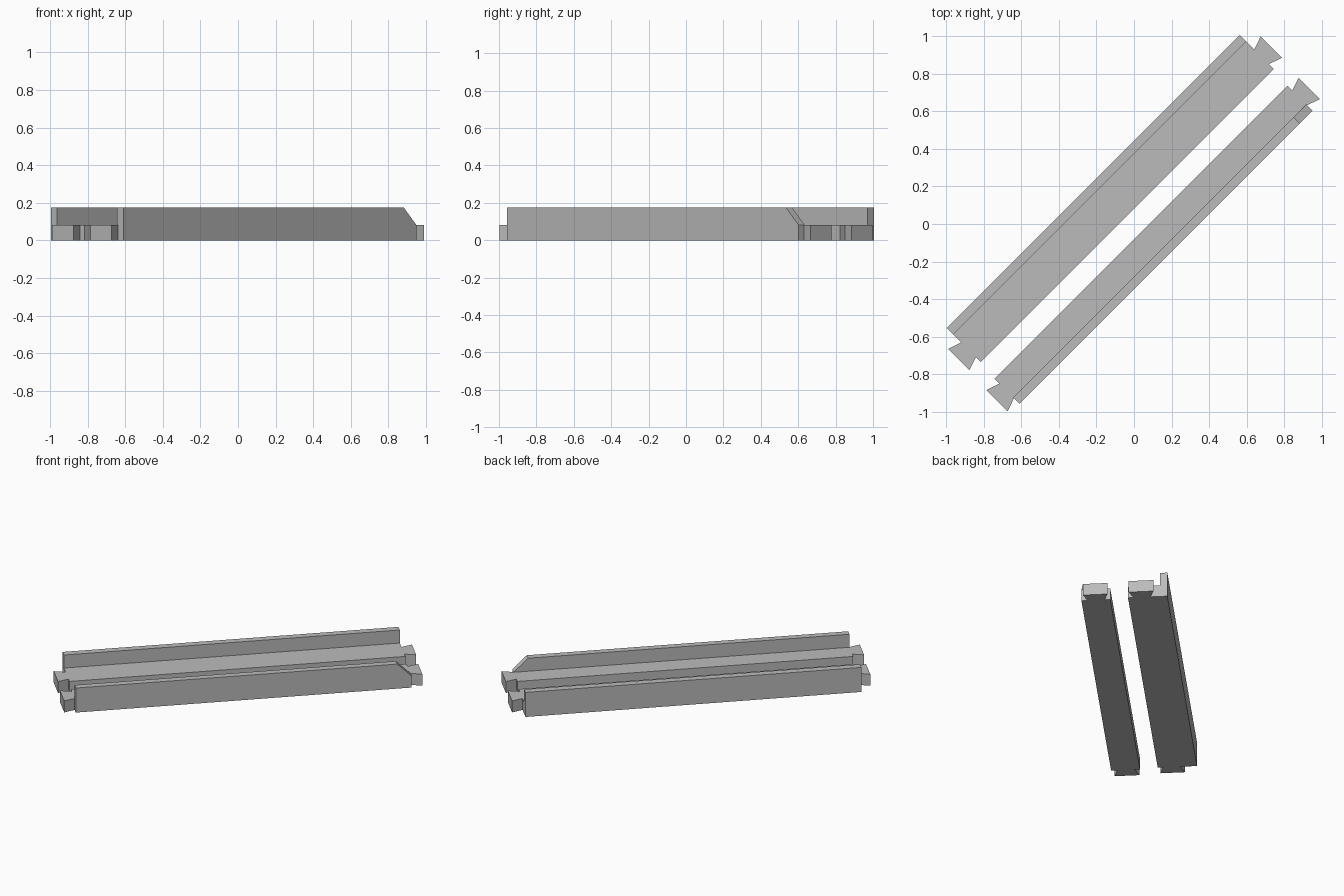
import bpy, bmesh, math
from mathutils import Matrix

if "Cube" in bpy.data.objects:
    bpy.data.objects.remove(bpy.data.objects["Cube"])

BASE_H, LIP_H = 0.082, 0.175
TURN = Matrix.Rotation(math.radians(45), 4, 'Z')   # rails lie on the diagonal

grey = bpy.data.materials.new("light grey")
grey.diffuse_color = (0.5, 0.5, 0.5, 1)
grey.use_nodes = True
grey.node_tree.nodes["Principled BSDF"].inputs["Base Color"].default_value = grey.diffuse_color


def build(name, outline, to_3d, offset):
    """Extrude a flat outline by the offset vector and turn it to the diagonal."""
    bm = bmesh.new()
    face = bm.faces.new([bm.verts.new(to_3d(a, b)) for a, b in outline])
    new = bmesh.ops.extrude_face_region(bm, geom=[face])["geom"]
    bmesh.ops.translate(bm, vec=offset,
                        verts=[g for g in new if isinstance(g, bmesh.types.BMVert)])
    bmesh.ops.recalc_face_normals(bm, faces=bm.faces)
    bm.transform(TURN)
    mesh = bpy.data.meshes.new(name)
    bm.to_mesh(mesh)
    bm.free()
    mesh.materials.append(grey)
    obj = bpy.data.objects.new(name, mesh)
    bpy.context.collection.objects.link(obj)
    return obj


def rail(name, u0, u1, v0, v1, lip, tail_v, slope):
    """Low rail with a dovetail on each end and a raised lip along one edge."""
    neck, wide, length = 0.055, 0.08, 0.073
    plan = [(u0, v0), (u1, v0),
            (u1, tail_v - neck), (u1 + length, tail_v - wide),
            (u1 + length, tail_v + wide), (u1, tail_v + neck),
            (u1, v1), (u0, v1),
            (u0, tail_v + neck), (u0 - length, tail_v + wide),
            (u0 - length, tail_v - wide), (u0, tail_v - neck)]
    body = build(name, plan, lambda u, v: (u, v, 0), (0, 0, BASE_H))
    # lip side profile, with an optional sloped end, joined to the rail
    side = [(u0, 0), (u1, 0), (u1, BASE_H), (u1 - slope, LIP_H), (u0, LIP_H)]
    strip = build(name + "_lip", side, lambda u, z: (u, lip[0], z),
                  (0, lip[1] - lip[0], 0))
    union = body.modifiers.new("lip", 'BOOLEAN')
    union.operation, union.solver, union.object = 'UNION', 'EXACT', strip
    bpy.context.view_layer.objects.active = body
    bpy.ops.object.modifier_apply(modifier=union.name)
    bpy.data.objects.remove(strip)


# wide rail at the back left, narrow rail at the front right
rail("wide_rail", -1.095, 1.108, 0.058, 0.313, (0.265, 0.313), 0.149, 0.0)
rail("narrow_rail", -1.107, 1.096, -0.245, -0.058, (-0.245, -0.199), -0.149, 0.095)
